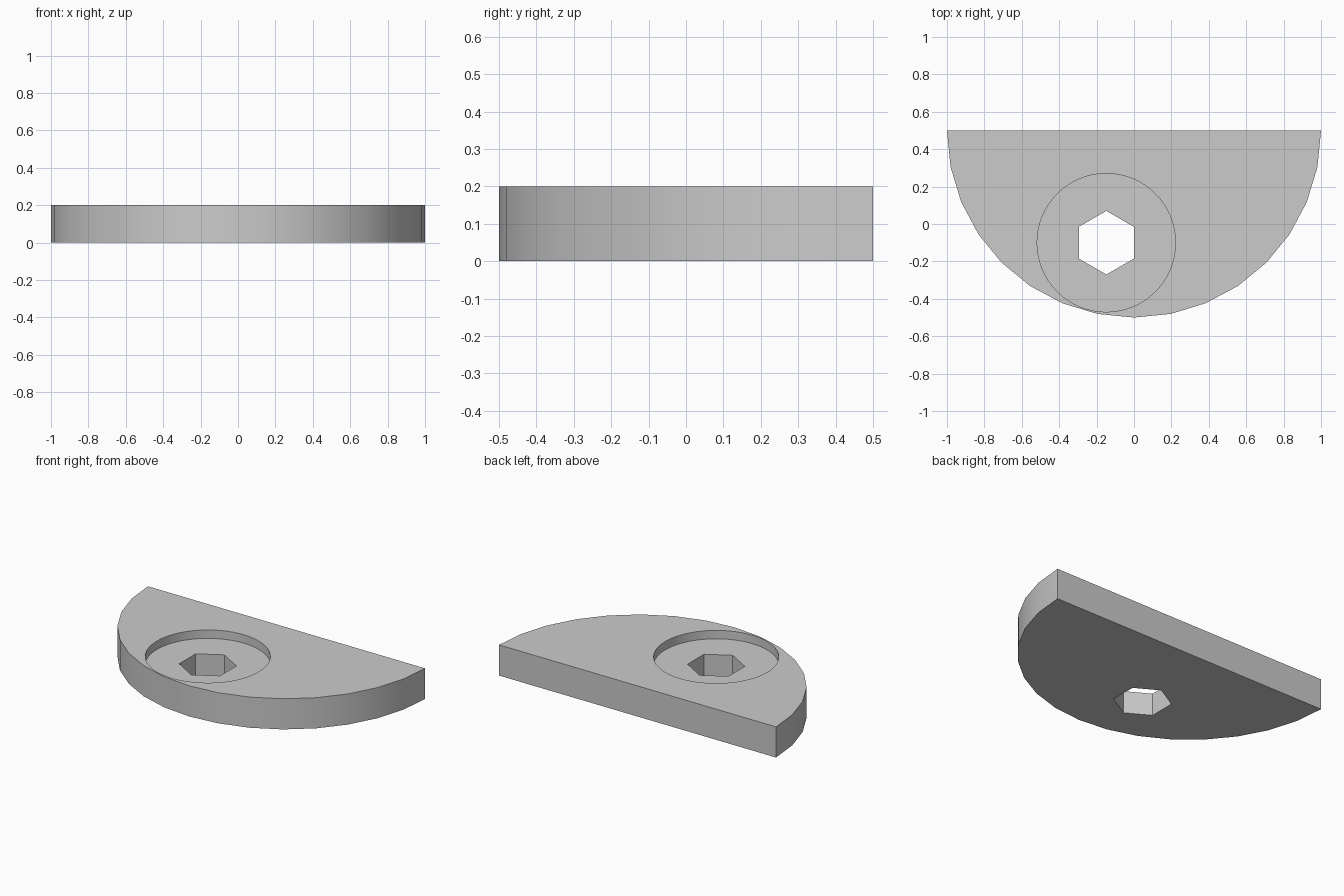
import bpy, bmesh
from math import sin, cos, pi, radians

if "Cube" in bpy.data.objects:
    bpy.data.objects.remove(bpy.data.objects["Cube"], do_unlink=True)

THICK = 0.2
RECESS_DEPTH = 0.055
HOLE = (-0.148, -0.1)

grey = bpy.data.materials.new("plain grey")
grey.use_nodes = True
grey.diffuse_color = (0.6, 0.6, 0.6, 1)
grey.node_tree.nodes["Principled BSDF"].inputs["Base Color"].default_value = (0.6, 0.6, 0.6, 1)


def prism(name, outline, bottom, top):
    """Extrude a flat outline straight up from bottom to top."""
    bm = bmesh.new()
    face = bm.faces.new([bm.verts.new((x, y, bottom)) for x, y in outline])
    grown = bmesh.ops.extrude_face_region(bm, geom=[face])["geom"]
    verts = [g for g in grown if isinstance(g, bmesh.types.BMVert)]
    bmesh.ops.translate(bm, verts=verts, vec=(0, 0, top - bottom))
    bmesh.ops.recalc_face_normals(bm, faces=bm.faces)
    mesh = bpy.data.meshes.new(name)
    bm.to_mesh(mesh)
    bm.free()
    mesh.materials.append(grey)
    obj = bpy.data.objects.new(name, mesh)
    bpy.context.collection.objects.link(obj)
    return obj


def ring(centre, radius, sides, start=0.0):
    """Points of a regular polygon."""
    angles = [start + 2 * pi * i / sides for i in range(sides)]
    return [(centre[0] + radius * cos(a), centre[1] + radius * sin(a)) for a in angles]


# Half-disc plate, flat edge at the back
arc = [(cos(pi + pi * i / 16), 0.5 + sin(pi + pi * i / 16)) for i in range(17)]
plate = prism("half_disc_plate", arc, 0, THICK)

# Round shallow recess and hexagonal through hole
cutters = [
    prism("recess_cutter", ring(HOLE, 0.37, 64), THICK - RECESS_DEPTH, THICK + 0.1),
    prism("hex_hole_cutter", ring(HOLE, 0.17, 6, pi / 2), -0.1, THICK + 0.2),
]

bpy.ops.object.select_all(action='DESELECT')
plate.select_set(True)
bpy.context.view_layer.objects.active = plate
for cutter in cutters:
    cutter.hide_render = True
    cut = plate.modifiers.new(cutter.name, 'BOOLEAN')
    cut.operation = 'DIFFERENCE'
    cut.solver = 'EXACT'
    cut.object = cutter
    bpy.ops.object.modifier_apply(modifier=cut.name)
    bpy.data.objects.remove(cutter, do_unlink=True)

# Smooth curved walls, crisp corners
bpy.ops.object.shade_smooth_by_angle(angle=radians(30))
